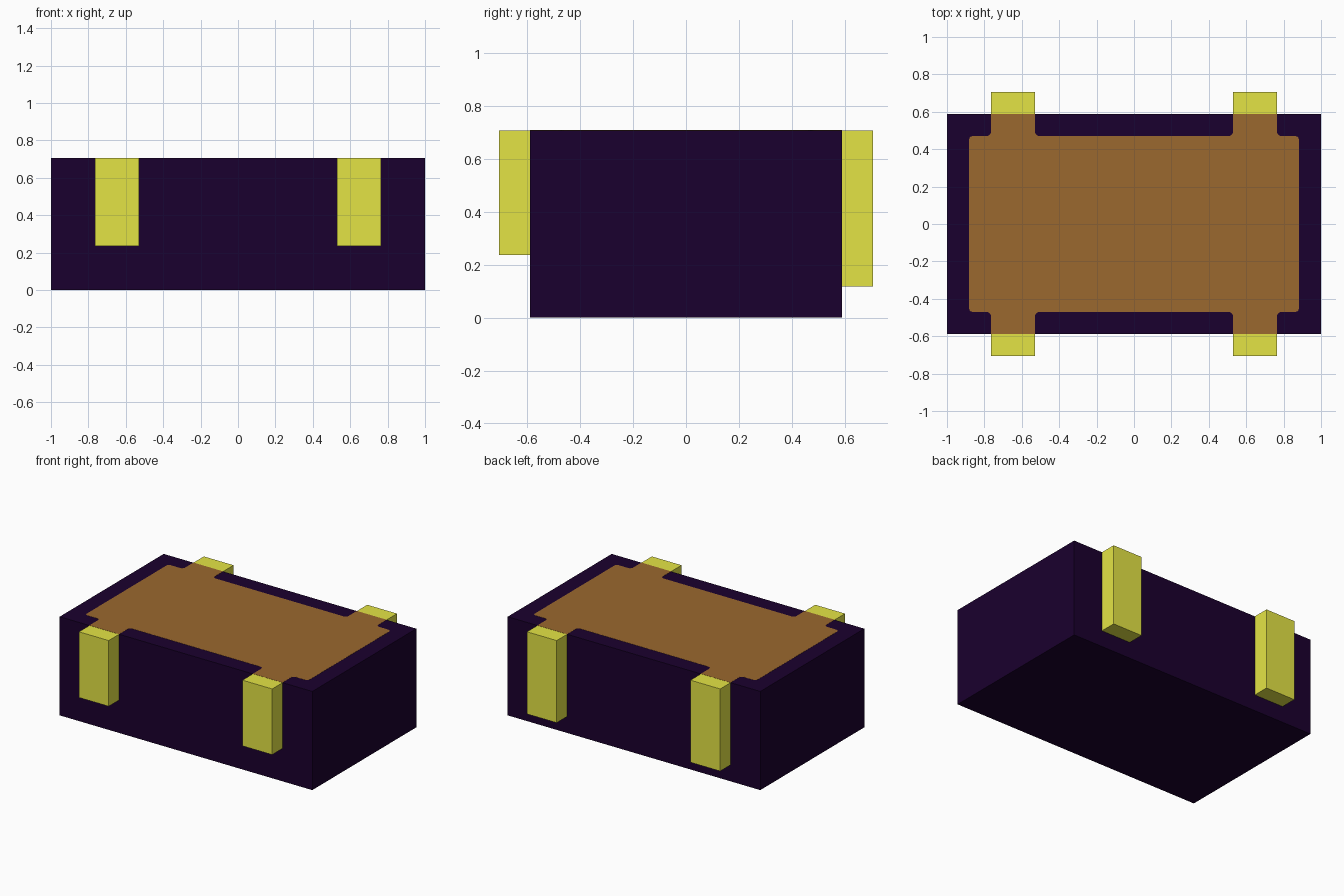
import bpy, bmesh

if "Cube" in bpy.data.objects:
    bpy.data.objects.remove(bpy.data.objects["Cube"])

U = 2 / 17  # the model sits on a regular grid of 17 units along its length


def material(name, colour):
    m = bpy.data.materials.new(name)
    m.diffuse_color = (*colour, 1)
    m.use_nodes = True
    m.node_tree.nodes["Principled BSDF"].inputs["Base Color"].default_value = m.diffuse_color
    return m


purple = material("dark_purple", (0.0103, 0.0, 0.0273))
brown = material("brown", (0.328, 0.138, 0.0273))
yellow = material("yellow", (0.776, 0.776, 0.0600))


def add_object(name, bm, mat):
    bmesh.ops.recalc_face_normals(bm, faces=bm.faces)
    mesh = bpy.data.meshes.new(name)
    bm.to_mesh(mesh)
    bm.free()
    mesh.materials.append(mat)
    obj = bpy.data.objects.new(name, mesh)
    bpy.context.collection.objects.link(obj)
    return obj


def box(name, lo, hi, mat):
    bm = bmesh.new()
    bmesh.ops.create_cube(bm, size=1)
    for v in bm.verts:
        v.co = [(hi[i] if v.co[i] > 0 else lo[i]) * U for i in range(3)]
    return add_object(name, bm, mat)


# Main body
box("body", (-8.5, -5, 0), (8.5, 5, 6), purple)

# Top panel: thin plate with rounded corners and arms reaching the tabs
quarter = [(7.5, 0), (7.5, 4), (6.5, 4), (6.5, 5), (4.5, 5), (4.5, 4), (0, 4)]
bm = bmesh.new()
top = 6 * U + 0.001
bm.faces.new([bm.verts.new((x * U, y * U, top)) for x, y in quarter]
             + [bm.verts.new((0, 0, top))])
corners = [v for v in bm.verts if abs(v.co.y - 4 * U) < 1e-4 and v.co.x > 0.01]
bmesh.ops.bevel(bm, geom=corners, offset=0.18 * U, segments=3, profile=0.5,
                affect='VERTICES')
for axis in ((-1, 1, 1), (1, -1, 1)):
    copy = bmesh.ops.duplicate(bm, geom=bm.verts[:] + bm.edges[:] + bm.faces[:])["geom"]
    bmesh.ops.scale(bm, vec=axis, verts=[g for g in copy if isinstance(g, bmesh.types.BMVert)])
    bmesh.ops.reverse_faces(bm, faces=[g for g in copy if isinstance(g, bmesh.types.BMFace)])
bmesh.ops.remove_doubles(bm, verts=bm.verts, dist=1e-5)
rim = bmesh.ops.extrude_face_region(bm, geom=bm.faces[:], use_keep_orig=True)["geom"]
bmesh.ops.translate(bm, vec=(0, 0, -0.003),
                    verts=[g for g in rim if isinstance(g, bmesh.types.BMVert)])
add_object("top_panel", bm, brown)

# Hanging side tabs: the back pair hangs lower than the front pair
for side, x in (("left", -6.5), ("right", 4.5)):
    box("front_tab_" + side, (x, -6, 2), (x + 2, -5, 6), yellow)
    box("back_tab_" + side, (x, 5, 1), (x + 2, 6, 6), yellow)
